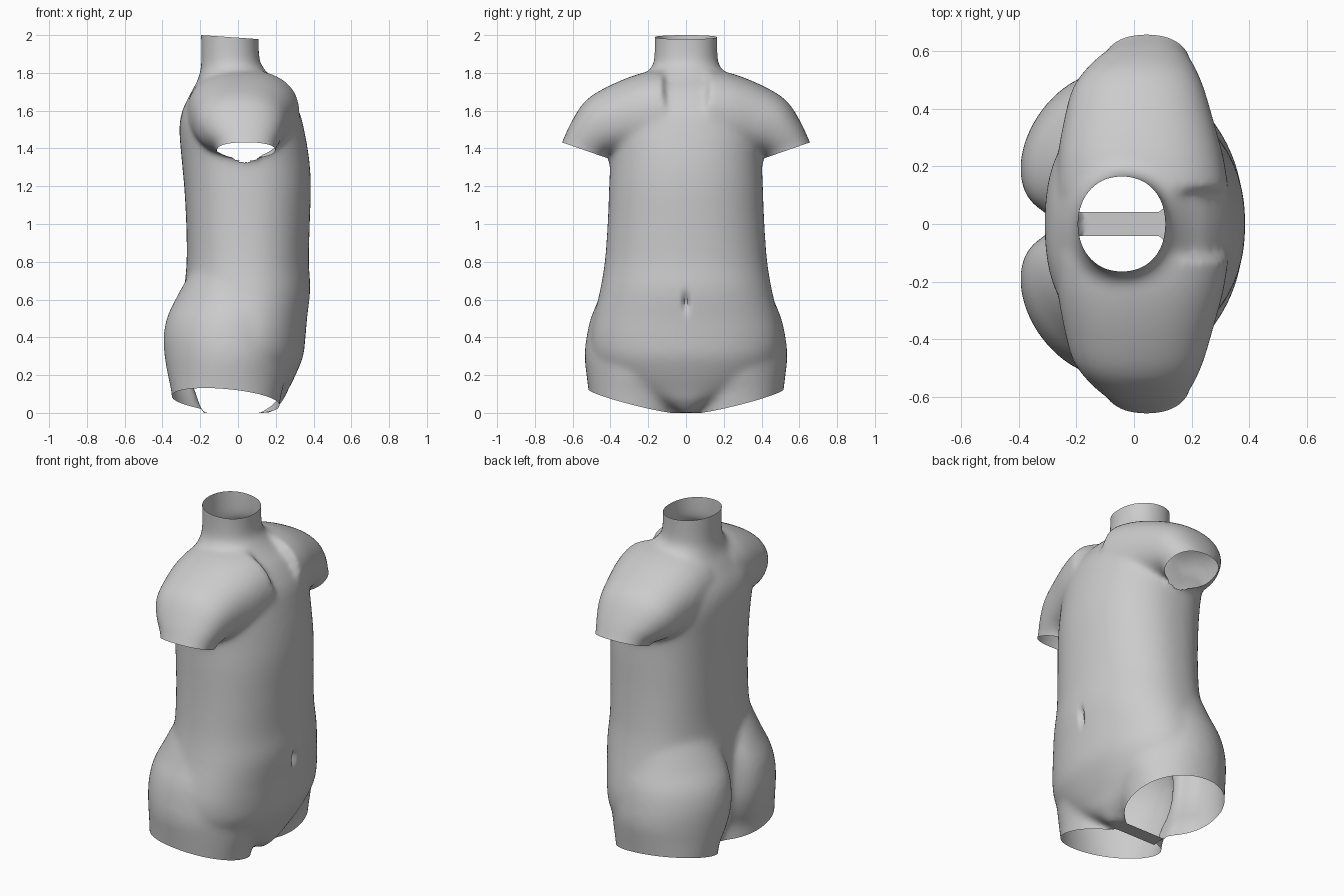
import bpy, bmesh, math
from mathutils import Vector

if "Cube" in bpy.data.objects:
    bpy.data.objects.remove(bpy.data.objects["Cube"])

N = 64  # points per ring


def smooth_rows(rows, steps=4):
    """Catmull-Rom refinement of a short profile table."""
    out = []
    for k in range(len(rows) - 1):
        a, b, c, d = (rows[min(max(k + o, 0), len(rows) - 1)] for o in (-1, 0, 1, 2))
        for s in range(steps):
            t = s / steps
            out.append([.5 * (2 * q + (r - p) * t + (2 * p - 5 * q + 4 * r - w) * t * t
                              + (3 * q - p - 3 * r + w) * t ** 3)
                        for p, q, r, w in zip(a, b, c, d)])
    return out + [list(rows[-1])]


def loft(bm, rings):
    """Closed skin through a list of rings of points."""
    vs = [[bm.verts.new(p) for p in ring] for ring in rings]
    faces = []
    for a, b in zip(vs, vs[1:]):
        for i in range(N):
            j = (i + 1) % N
            faces.append(bm.faces.new((a[i], a[j], b[j], b[i])))
    faces += [bm.faces.new(vs[0][::-1]), bm.faces.new(vs[-1])]
    bmesh.ops.recalc_face_normals(bm, faces=faces)


def unit(i, front, back):
    """Point on a rounded-square unit curve, its front and back differing in squareness."""
    c, s = math.cos(math.tau * i / N), math.sin(math.tau * i / N)
    e = front if c > 0 else back
    return (math.copysign(abs(c) ** (2 / e), c), math.copysign(abs(s) ** (2 / e), s))


def flat_ring(z, x0, x1, y0, y1, front, back, lean=0, side=1):
    pts = [unit(i, front, back) for i in range(N)]
    return [((x0 + x1) / 2 + u * (x1 - x0) / 2,
             side * ((y0 + y1) / 2 + v * (y1 - y0) / 2 - lean * u * u), z) for u, v in pts]


def arm_ring(side, ty, tz, by, bz, x0, x1):
    """Ring spanned by a top and a bottom point in the y-z plane."""
    pts = [unit(i, 2.3, 2.3) for i in range(N)]
    return [((x0 + x1) / 2 + u * (x1 - x0) / 2,
             side * ((ty + by) / 2 + v * (ty - by) / 2),
             (tz + bz) / 2 + v * (tz - bz) / 2) for u, v in pts]


# trunk and neck: z, back, front, half width
TRUNK = [(0.0, -.19, .18, .05), (.06, -.21, .235, .19), (.12, -.23, .265, .34),
         (.2, -.26, .305, .44), (.3, -.28, .345, .495), (.4, -.29, .357, .505),
         (.5, -.29, .366, .49), (.65, -.285, .383, .455), (.8, -.272, .375, .43),
         (1.0, -.274, .38, .415), (1.2, -.285, .386, .407), (1.35, -.299, .376, .402),
         (1.5, -.31, .35, .41), (1.6, -.295, .322, .40), (1.7, -.247, .258, .34),
         (1.76, -.215, .195, .26), (1.82, -.198, .14, .19), (1.88, -.195, .113, .168),
         (2.06, -.197, .11, .168)]
# hip and buttock: z, back, front, inner y, outer y, inward lean
HIP = [(-.1, -.335, .2, .035, .50, 0), (.1, -.352, .23, .03, .515, .015),
       (.2, -.372, .26, .01, .527, .045), (.3, -.389, .28, 0, .537, .07),
       (.4, -.394, .285, 0, .527, .075), (.5, -.378, .29, 0, .505, .075),
       (.6, -.332, .27, 0, .465, .07), (.75, -.25, .2, .03, .41, .05)]
# shoulder: top y, z, bottom y, z, back, front
ARM = [(.12, 1.82, .10, 1.36, -.27, .33), (.25, 1.795, .22, 1.36, -.265, .31),
       (.40, 1.735, .32, 1.36, -.243, .275), (.53, 1.655, .39, 1.36, -.215, .245),
       (.61, 1.535, .41, 1.36, -.165, .22), (.658, 1.43, .42, 1.35, -.11, .198),
       (.72, 1.31, .50, 1.24, -.09, .185)]

bm = bmesh.new()
loft(bm, [flat_ring(z, a, b, -w, w, 2.15, 2.4 if z < 1.65 else 2.1)
          for z, a, b, w in smooth_rows(TRUNK)])
for side in (1, -1):
    loft(bm, [flat_ring(z, a, b, i, o, 2.2, 2.1, lean, side)
              for z, a, b, i, o, lean in smooth_rows(HIP)])
    loft(bm, [arm_ring(side, *r) for r in smooth_rows(ARM)])
mesh = bpy.data.meshes.new("torso")
bm.to_mesh(mesh)
bm.free()
torso = bpy.data.objects.new("torso", mesh)
bpy.context.collection.objects.link(torso)
bpy.context.view_layer.objects.active = torso
torso.select_set(True)

# fuse into one skin and soften the joins
rm = torso.modifiers.new("fuse", 'REMESH')
rm.mode = 'VOXEL'
rm.voxel_size = 0.014
sm = torso.modifiers.new("soften", 'SMOOTH')
sm.factor, sm.iterations = 0.5, 22
for m in ("fuse", "soften"):
    bpy.ops.object.modifier_apply(modifier=m)

bm = bmesh.new()
bm.from_mesh(torso.data)

# navel
for v in bm.verts:
    if v.co.x > .25:
        v.co.x -= .035 * math.exp(-(v.co.y / .016) ** 2 - ((v.co.z - .585) / .045) ** 2)


def slice_skin(point, normal):
    bmesh.ops.bisect_plane(bm, geom=bm.verts[:] + bm.edges[:] + bm.faces[:],
                           plane_co=point, plane_no=normal, dist=1e-5)


def open_end(point, normal, region):
    """Slice with a plane and remove the skin beyond it inside a region."""
    p, n = Vector(point), Vector(normal).normalized()
    slice_skin(p, n)
    dead = [f for f in bm.faces
            if (f.calc_center_median() - p).dot(n) > 0 and region(f.calc_center_median())]
    bmesh.ops.delete(bm, geom=dead, context='FACES')


# neck, arm and leg openings
open_end((-.195, 0, 2.0), (.07, 0, 1), lambda c: c.z > 1.9)
for s in (1, -1):
    open_end((.05, s * .42, 1.35), (0, s * .08, -.23),
             lambda c: c.y * s > .41 and 1.2 < c.z < 1.6)
    slice_skin((0, s * .042, 0), (0, 1, 0))
    open_end((0, s * .05, .004), (-.09, s * .25, -1),
             lambda c: c.y * s > .042 and c.z < .25)
for v in bm.verts:
    v.co.z = max(v.co.z, 0)
bm.to_mesh(torso.data)
bm.free()

mat = bpy.data.materials.new("plain grey")
mat.diffuse_color = (.6, .6, .6, 1)
mat.use_nodes = True
mat.node_tree.nodes["Principled BSDF"].inputs["Base Color"].default_value = mat.diffuse_color
torso.data.materials.clear()
torso.data.materials.append(mat)
bpy.ops.object.shade_smooth_by_angle(angle=math.radians(50))
